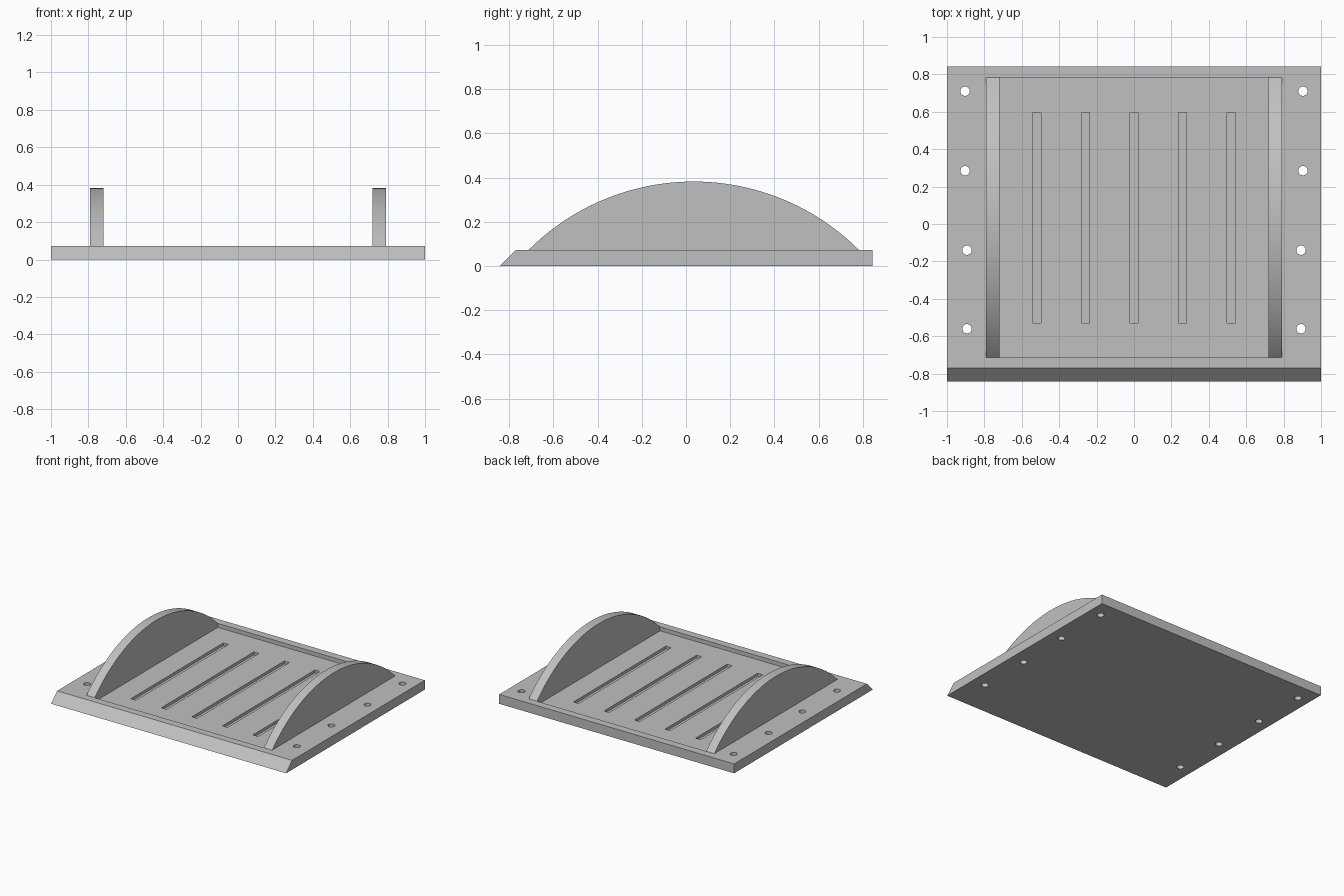
import bpy
import math

cube = bpy.data.objects.get("Cube")
if cube:
    bpy.data.objects.remove(cube, do_unlink=True)

grey = bpy.data.materials.new("plain_grey")
grey.use_nodes = True
colour = (0.53, 0.53, 0.53, 1)
grey.diffuse_color = colour
grey.node_tree.nodes["Principled BSDF"].inputs["Base Color"].default_value = colour

HALF_Y = 0.843      # half depth of the plate
TOP = 0.072         # top of the plate
FLOOR = 0.042       # floor of the recess
SLOT_FLOOR = 0.02
FRONT, BACK = -0.713, 0.783   # recess and arch ends
OUTER, INNER = 0.79, 0.72     # arch faces


def prism(name, profile, x0, x1):
    """Extrude a closed (y, z) profile from x0 to x1."""
    n = len(profile)
    verts = [(x, y, z) for x in (x0, x1) for y, z in profile]
    faces = [tuple(range(n))[::-1], tuple(range(n, 2 * n))]
    faces += [(i, (i + 1) % n, n + (i + 1) % n, n + i) for i in range(n)]
    mesh = bpy.data.meshes.new(name)
    mesh.from_pydata(verts, [], faces)
    mesh.materials.append(grey)
    obj = bpy.data.objects.new(name, mesh)
    bpy.context.collection.objects.link(obj)
    return obj


def block(name, x0, x1, y0, y1, z0, z1):
    return prism(name, [(y0, z0), (y1, z0), (y1, z1), (y0, z1)], x0, x1)


def select_only(obj):
    bpy.ops.object.select_all(action="DESELECT")
    obj.select_set(True)
    bpy.context.view_layer.objects.active = obj


def cut(target, cutter):
    select_only(target)
    mod = target.modifiers.new("cut", "BOOLEAN")
    mod.operation = "DIFFERENCE"
    mod.solver = "EXACT"
    mod.object = cutter
    bpy.ops.object.modifier_apply(modifier=mod.name)
    bpy.data.objects.remove(cutter, do_unlink=True)


# Plate with a sloped front edge
plate = prism("base_plate", [(-HALF_Y, 0), (HALF_Y, 0), (HALF_Y, TOP),
                             (-HALF_Y + TOP, TOP)], -1, 1)

# Shallow recess between the arches
cut(plate, block("recess_cutter", -OUTER, OUTER, FRONT, BACK, FLOOR, 0.2))

# Blind slots in the recess floor
for i in range(-2, 3):
    x = 0.26 * i
    cut(plate, block("slot_cutter", x - 0.022, x + 0.022,
                     -0.53, 0.595, SLOT_FLOOR, 0.2))

# Through holes along both sides
for side in (-1, 1):
    for y, x in ((0.71, 0.903), (0.285, 0.903), (-0.14, 0.893), (-0.56, 0.893)):
        bpy.ops.mesh.primitive_cylinder_add(
            vertices=32, radius=0.025, depth=0.4, location=(side * x, y, 0))
        cut(plate, bpy.context.object)

select_only(plate)
bpy.ops.object.shade_smooth_by_angle(angle=math.radians(30))

# Circular arc profile of the side arches
half = (BACK - FRONT) / 2
mid = (BACK + FRONT) / 2
rise = 0.382 - TOP
radius = (half ** 2 + rise ** 2) / (2 * rise)
sweep = math.asin(half / radius)
STEPS = 48
arc = []
for i in range(STEPS + 1):
    a = sweep - 2 * sweep * i / STEPS
    arc.append((mid + radius * math.sin(a),
                TOP + rise - radius + radius * math.cos(a)))
profile = [(FRONT, FLOOR), (BACK, FLOOR)] + arc

for name, x0, x1 in (("right_arch", -OUTER, -INNER), ("left_arch", INNER, OUTER)):
    arch = prism(name, profile, x0, x1)
    select_only(arch)
    bpy.ops.object.shade_smooth_by_angle(angle=math.radians(30))
